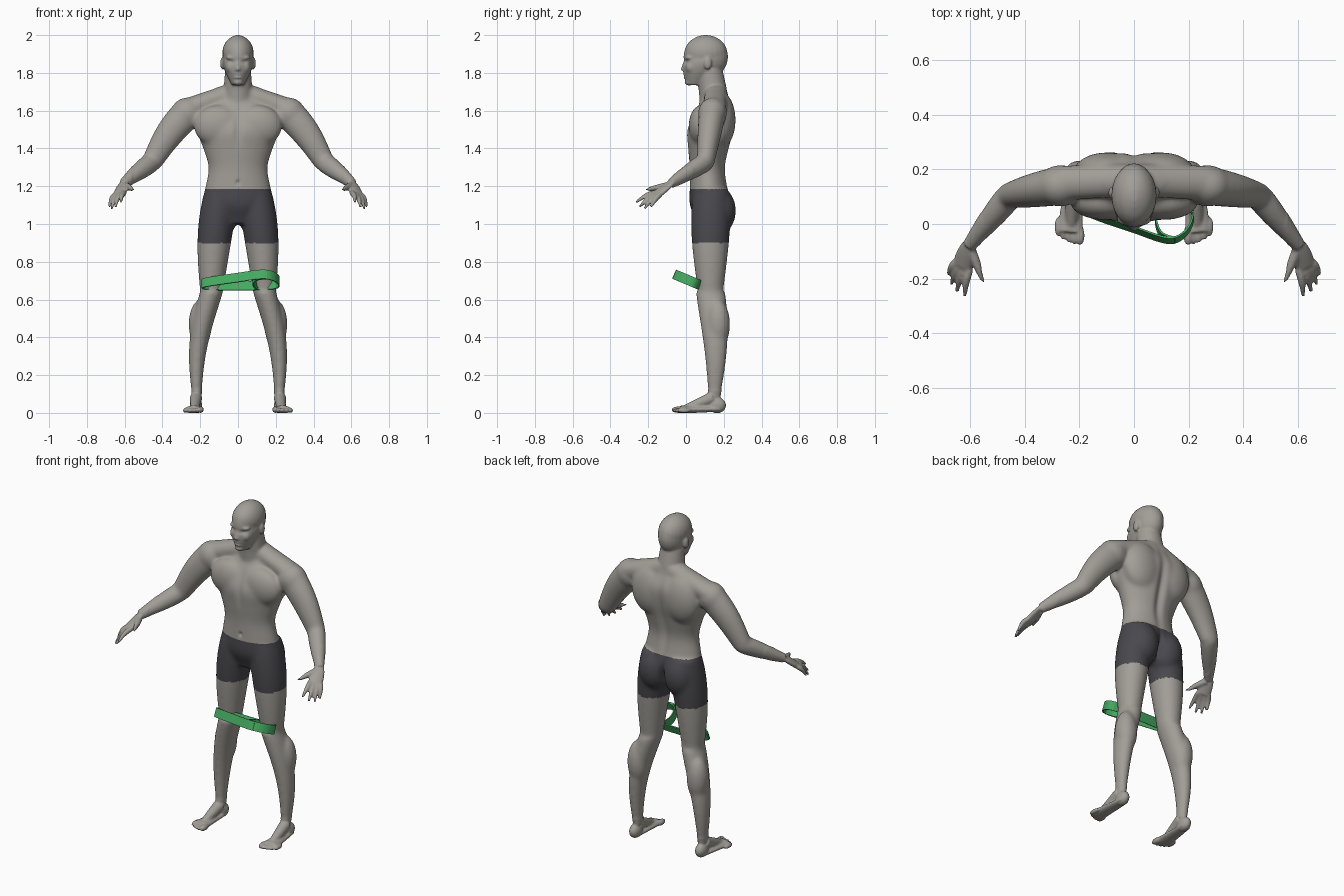
import bpy, bmesh, math
from mathutils import Vector, Matrix

if "Cube" in bpy.data.objects:
    bpy.data.objects.remove(bpy.data.objects["Cube"])


def material(name, red, green, blue):
    mat = bpy.data.materials.new(name)
    mat.use_nodes = True
    mat.diffuse_color = (red, green, blue, 1)
    mat.node_tree.nodes["Principled BSDF"].inputs["Base Color"].default_value = mat.diffuse_color
    return mat


skin = material("grey skin", .36, .34, .31)
cloth = material("charcoal cloth", .065, .065, .075)
rubber = material("green rubber", .06, .4, .12)


def add_object(name, mesh):
    ob = bpy.data.objects.new(name, mesh)
    bpy.context.collection.objects.link(ob)
    return ob


def smooth_path(rows, steps, closed=False):
    """Catmull-Rom curve through rows of numbers."""
    points = [Vector(row) for row in rows]
    count = len(points)

    def get(i):
        return points[i % count] if closed else points[max(0, min(count - 1, i))]

    path = []
    for i in range(count if closed else count - 1):
        before, start, end, after = (get(i + k) for k in (-1, 0, 1, 2))
        for step in range(steps):
            t = step / steps
            slope_in, slope_out = (end - before) / 2, (after - start) / 2
            ease = t * t * (3 - 2 * t)
            path.append(start.lerp(end, ease) + slope_in * (t * (1 - t) ** 2) - slope_out * (t * t * (1 - t)))
    return path if closed else path + [points[-1]]


def skin_rings(bm, rings, segments=24):
    """Join ellipses, each given as centre, first half axis and second half axis."""
    loops = []
    for centre, u, v in rings:
        angles = [math.tau * k / segments for k in range(segments)]
        loops.append([bm.verts.new(centre + u * math.cos(a) + v * math.sin(a)) for a in angles])
    for low, high in zip(loops, loops[1:]):
        for k in range(segments):
            nxt = (k + 1) % segments
            bm.faces.new((low[k], low[nxt], high[nxt], high[k]))
    bm.faces.new(loops[0][::-1])
    bm.faces.new(loops[-1])


def limb(bm, side, start, end, thick, thin, depth=1, bulge=0, lean=(0, 0, 0), across=None):
    """Tapered, bulging, bowed form; its rings lie level unless across gives their width axis."""
    start, end, lean = Vector(start), Vector(end), Vector(lean)
    mirror = Matrix.Diagonal((side, 1, 1))
    u, v = Vector((1, 0, 0)), Vector((0, 1, 0))
    if across:
        along = (end - start).normalized()
        u = Vector(across)
        u = (u - along * u.dot(along)).normalized()
        v = along.cross(u)
    rings = []
    steps = 12
    for i in range(steps + 1):
        t = i / steps
        radius = thick + (thin - thick) * t + bulge * math.sin(math.pi * t ** .75)
        centre = start.lerp(end, t) + lean * math.sin(math.pi * t)
        rings.append((mirror @ centre, mirror @ u * radius, mirror @ v * radius * depth))
    skin_rings(bm, rings)


def ball(bm, side, centre, radii):
    place = Matrix.Translation((centre[0] * side, *centre[1:]))
    bmesh.ops.create_uvsphere(bm, u_segments=24, v_segments=16, radius=1,
                              matrix=place @ Matrix.Diagonal((*radii, 1)))


bm = bmesh.new()

# torso, a ring every tenth of height: half width, middle, half depth
torso = [(.1, .13, .07), (.185, .13, .11), (.172, .12, .1), (.157, .115, .095),
         (.185, .12, .11), (.22, .13, .125), (.21, .155, .105), (.08, .16, .06)]
skin_rings(bm, [(Vector((0, middle, 1 + i / 40)), Vector((width, 0, 0)), Vector((0, depth, 0)))
                for i, (width, middle, depth) in enumerate(smooth_path(torso, 4))])

# neck, skull, jaw and face
limb(bm, 1, (0, .16, 1.6), (0, .125, 1.82), .085, .068)
ball(bm, 1, (0, .105, 1.885), (.08, .118, .116))
ball(bm, 1, (0, .105, 1.905), (.083, .114, .094))
limb(bm, 1, (0, .105, 1.88), (0, .05, 1.735), .078, .032, depth=1.35, bulge=.014)
limb(bm, 1, (0, 0, 1.875), (0, -.016, 1.813), .008, .015)
for height in (1.79, 1.777):
    ball(bm, 1, (0, 0, height), (.023, .015, .007))
ball(bm, 1, (0, .015, 1.75), (.026, .022, .017))

shoulder, elbow, wrist = (.27, .14, 1.585), (.455, .105, 1.33), (.605, -.08, 1.215)
hip, knee, ankle = (.09, .135, 1.18), (.14, .13, .64), (.218, .15, .08)
depthwise = (0, 1, 0)
sideways = (1, 0, 0)

for side in (1, -1):
    # brow, cheek and ear
    ball(bm, side, (.03, .018, 1.88), (.034, .024, .012))
    ball(bm, side, (.036, .03, 1.83), (.03, .034, .034))
    ball(bm, side, (.083, .115, 1.85), (.011, .021, .033))

    # chest, shoulder blade, buttock and shoulder slope
    ball(bm, side, (.105, .08, 1.52), (.13, .066, .11))
    ball(bm, side, (.1, .185, 1.55), (.125, .078, .15))
    ball(bm, side, (.085, .165, 1.07), (.095, .1, .13))
    limb(bm, side, (.02, .16, 1.7), (.27, .15, 1.61), .06, .065, depth=.85, across=depthwise)

    # arm
    ball(bm, side, shoulder, (.086, .077, .085))
    limb(bm, side, shoulder, elbow, .07, .047, 1.2, bulge=.004, lean=(.008, 0, .01), across=depthwise)
    ball(bm, side, elbow, (.048, .046, .052))
    limb(bm, side, elbow, wrist, .048, .024, 1.1, bulge=.006, across=depthwise)

    # hand
    first, last = Vector((.603, -.165, 1.165)), Vector((.652, -.138, 1.155))
    first_tip, last_tip = Vector((.62, -.265, 1.115)), Vector((.68, -.185, 1.09))
    limb(bm, side, wrist, (first + last) / 2, .028, .04, depth=.45, bulge=.004, across=last - first)
    for finger in range(4):
        t = finger / 3
        reach = Vector((.01, -.01, -.02)) * math.sin(math.pi * t)
        limb(bm, side, first.lerp(last, t), first_tip.lerp(last_tip, t) + reach, .014, .006,
             bulge=.003, lean=(.004, 0, .008), across=sideways)
    limb(bm, side, (.6, -.09, 1.205), (.547, -.22, 1.18), .018, .007, bulge=.003, across=sideways)

    # leg and calf
    limb(bm, side, hip, knee, .085, .061, 1.1, bulge=.018, lean=(.01, -.003, 0))
    limb(bm, side, knee, ankle, .061, .025, 1.28, bulge=.007, lean=(.03, .016, 0))
    ball(bm, side, (.2, .17, .47), (.062, .064, .13))

    # foot and toes
    ball(bm, side, (.222, .165, .04), (.032, .047, .042))
    limb(bm, side, (.222, .18, .02), (.234, -.03, .018), .03, .048, depth=.45, across=sideways)
    limb(bm, side, (.222, .14, .08), (.23, 0, .022), .033, .022, across=sideways)
    for toe in range(5):
        size = .013 if toe else .017
        ball(bm, side, (.198 + toe * .02, toe * toe * .002 - .042, size), (size, .036, size))

bmesh.ops.recalc_face_normals(bm, faces=bm.faces)
mesh = bpy.data.meshes.new("body")
bm.to_mesh(mesh)
bm.free()
body = add_object("body", mesh)

# fuse the overlapping forms into one skin
fuse = body.modifiers.new("fuse", 'REMESH')
fuse.mode = 'VOXEL'
fuse.voxel_size = .006
bpy.context.view_layer.update()
fused = bpy.data.meshes.new_from_object(body.evaluated_get(bpy.context.evaluated_depsgraph_get()))
body.modifiers.clear()
body.data = fused
fused.materials.clear()
fused.materials.append(skin)
fused.materials.append(cloth)

# soften the joins, more on the broad forms than on the face, hands and feet
bm = bmesh.new()
bm.from_mesh(fused)
broad = [v for v in bm.verts if .12 < v.co.z < 1.72 and abs(v.co.x) < .56]
head = [v for v in bm.verts if v.co.z > 1.72]
for group in [broad] * 24 + [head] * 2 + [bm.verts[:]]:
    bmesh.ops.smooth_vert(bm, verts=group, factor=.5, use_axis_x=True, use_axis_y=True, use_axis_z=True)

# hollows: side offset, height, reach across, reach up, push (forward ones go into the back)
eye, mouth = (.033, 1.858, .016, .01, .008), (0, 1.783, .025, .004, .004)
breastbone, navel = (0, 1.5, .02, .08, .01), (0, 1.22, .01, .012, .01)
spine, cleft = (0, 1.42, .025, .2, -.018), (0, 1.06, .014, .07, -.025)
for v in bm.verts:
    in_front = v.co.y < .12
    for x, z, reach_x, reach_z, push in (eye, mouth, breastbone, navel, spine, cleft):
        if in_front == (push > 0):
            distance = ((abs(v.co.x) - x) / reach_x) ** 2 + ((v.co.z - z) / reach_z) ** 2
            v.co.y += push * math.exp(-distance)
    v.co.z = max(v.co.z, 0)

# shorts are the hip and thigh faces
for face in bm.faces:
    face.smooth = True
    centre = face.calc_center_median()
    face.material_index = int(.9 < centre.z < 1.185 and abs(centre.x) < .3)
bm.to_mesh(fused)
bm.free()


def strap(name, path, closed):
    """Thin band standing on a plane that falls towards the back."""
    half_height = Vector((0, .4, .92)) * .026
    bm = bmesh.new()
    pairs = []
    for x, y in smooth_path(path, 8, closed):
        point = Vector((x, y, .708 - y * .42))
        pairs.append((bm.verts.new(point - half_height), bm.verts.new(point + half_height)))
    for here, there in zip(pairs, pairs[1:] + pairs[:closed]):
        bm.faces.new((here[0], there[0], there[1], here[1]))
    mesh = bpy.data.meshes.new(name)
    bm.to_mesh(mesh)
    bm.free()
    mesh.materials.append(rubber)
    thickness = add_object(name, mesh).modifiers.new("thickness", 'SOLIDIFY')
    thickness.thickness = .007
    thickness.offset = 0


# resistance band at the knees
strap("band_loop", [(-.185, .05), (0, -.02), (.14, -.06), (.21, 0), (.18, .07), (-.1, .08)], True)
strap("band_inner_turn", [(.15, -.06), (.1, -.04), (.08, .02), (.1, .08)], False)
